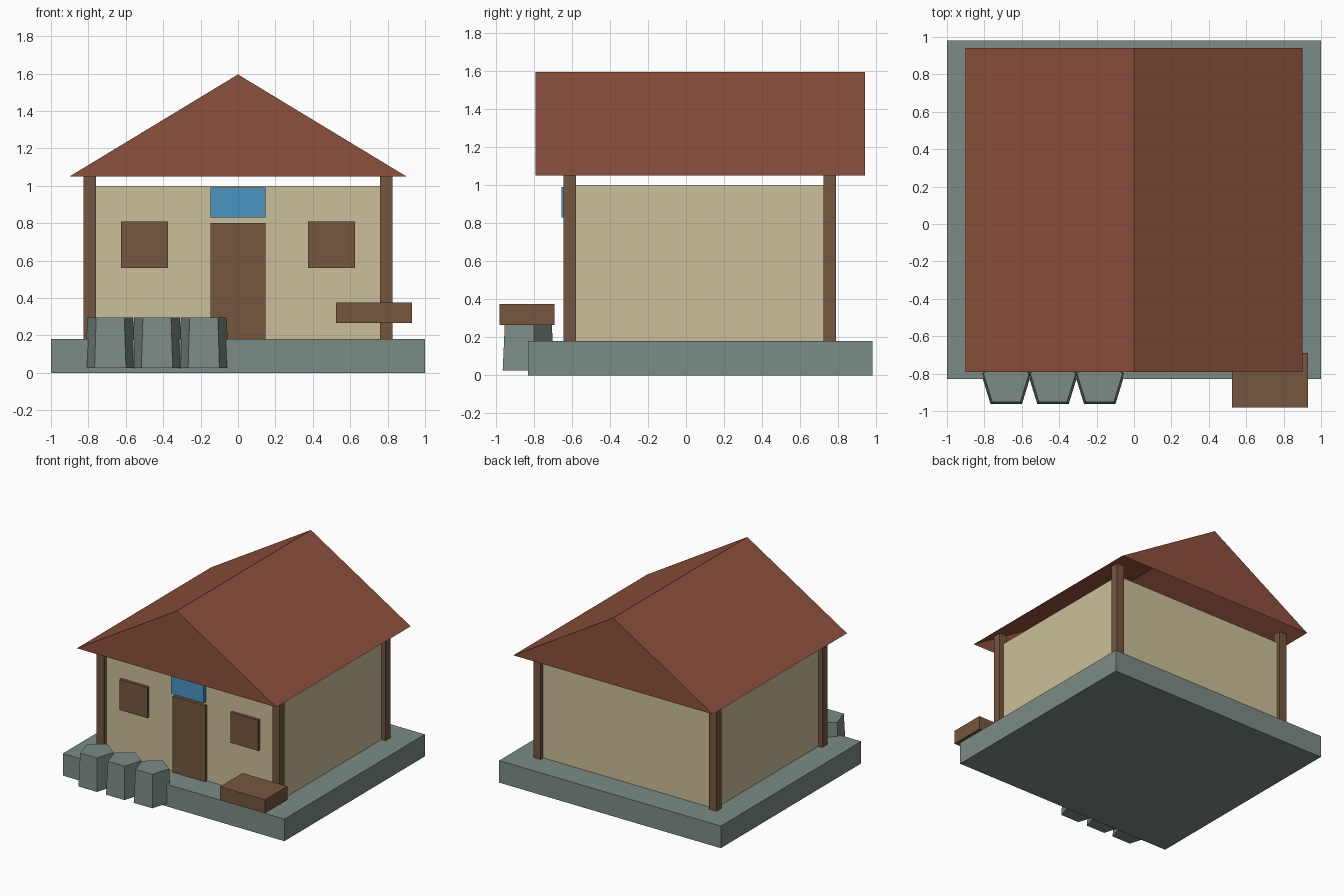
import bpy, bmesh
from math import cos, sin, radians

if "Cube" in bpy.data.objects:
    bpy.data.objects.remove(bpy.data.objects["Cube"])


def material(name, rgb):
    m = bpy.data.materials.new(name)
    m.diffuse_color = (*rgb, 1)
    m.use_nodes = True
    m.node_tree.nodes["Principled BSDF"].inputs["Base Color"].default_value = m.diffuse_color
    return m


STONE = material("grey_green_stone", (0.20, 0.26, 0.24))
WALL = material("cream_plaster", (0.60, 0.53, 0.32))
WOOD = material("brown_wood", (0.18, 0.095, 0.05))
TILE = material("red_tile", (0.26, 0.08, 0.045))
BLUE = material("blue_paint", (0.07, 0.30, 0.54))


def loft(name, lower, upper, mat, keep_base=True):
    """Solid between two matching rings of 3D points."""
    bm = bmesh.new()
    a = [bm.verts.new(p) for p in lower]
    b = [bm.verts.new(p) for p in upper]
    n = len(a)
    base = bm.faces.new(a[::-1])
    bm.faces.new(b)
    sides = [bm.faces.new((a[i], a[(i + 1) % n], b[(i + 1) % n], b[i])) for i in range(n)]
    bmesh.ops.recalc_face_normals(bm, faces=bm.faces)
    if not keep_base:  # the underside is the first side face
        bmesh.ops.delete(bm, geom=[sides[0]], context='FACES_ONLY')
    me = bpy.data.meshes.new(name)
    bm.to_mesh(me)
    bm.free()
    me.materials.append(mat)
    ob = bpy.data.objects.new(name, me)
    bpy.context.collection.objects.link(ob)
    return ob


def box(name, x0, x1, y0, y1, z0, z1, mat):
    ring = [(x0, y0), (x1, y0), (x1, y1), (x0, y1)]
    return loft(name, [(x, y, z0) for x, y in ring], [(x, y, z1) for x, y in ring], mat)


# Platform and house body
box("platform", -1, 1, -0.83, 0.98, 0, 0.18, STONE)
box("walls", -0.79, 0.79, -0.61, 0.755, 0.18, 1.0, WALL)

# Corner posts and windows, left and right
for side, s in (("left", -1), ("right", 1)):
    for end, y in (("front", -0.61), ("back", 0.755)):
        cx = s * 0.793
        box(f"{end}_{side}_post", cx - 0.033, cx + 0.033, y - 0.033, y + 0.033, 0.18, 1.08, WOOD)
    cx = s * 0.5
    box(f"{side}_window", cx - 0.125, cx + 0.125, -0.632, -0.61, 0.56, 0.81, WOOD)

# Door and blank sign board
box("door", -0.147, 0.147, -0.632, -0.61, 0.18, 0.80, WOOD)
box("sign_board", -0.147, 0.147, -0.655, -0.62, 0.83, 0.99, BLUE)

# Gable roof, open underneath
gable = [(-0.9, 1.05), (0.9, 1.05), (0, 1.595)]
loft("roof", [(x, -0.79, z) for x, z in gable], [(x, 0.94, z) for x, z in gable],
     TILE, keep_base=False)

# Bench slab
box("bench", 0.525, 0.93, -0.98, -0.69, 0.265, 0.375, WOOD)

# Three five-sided tapered stones with flat fronts
for i in range(3):
    cx, cy = -0.683 + 0.25 * i, -0.842

    def ring(r, z):
        angles = [radians(90 + 72 * k) for k in range(5)]
        return [(cx + 0.95 * r * cos(t), cy + r * sin(t), z) for t in angles]
    loft(f"stone_{i + 1}", ring(0.15, 0.025), ring(0.135, 0.295), STONE)
